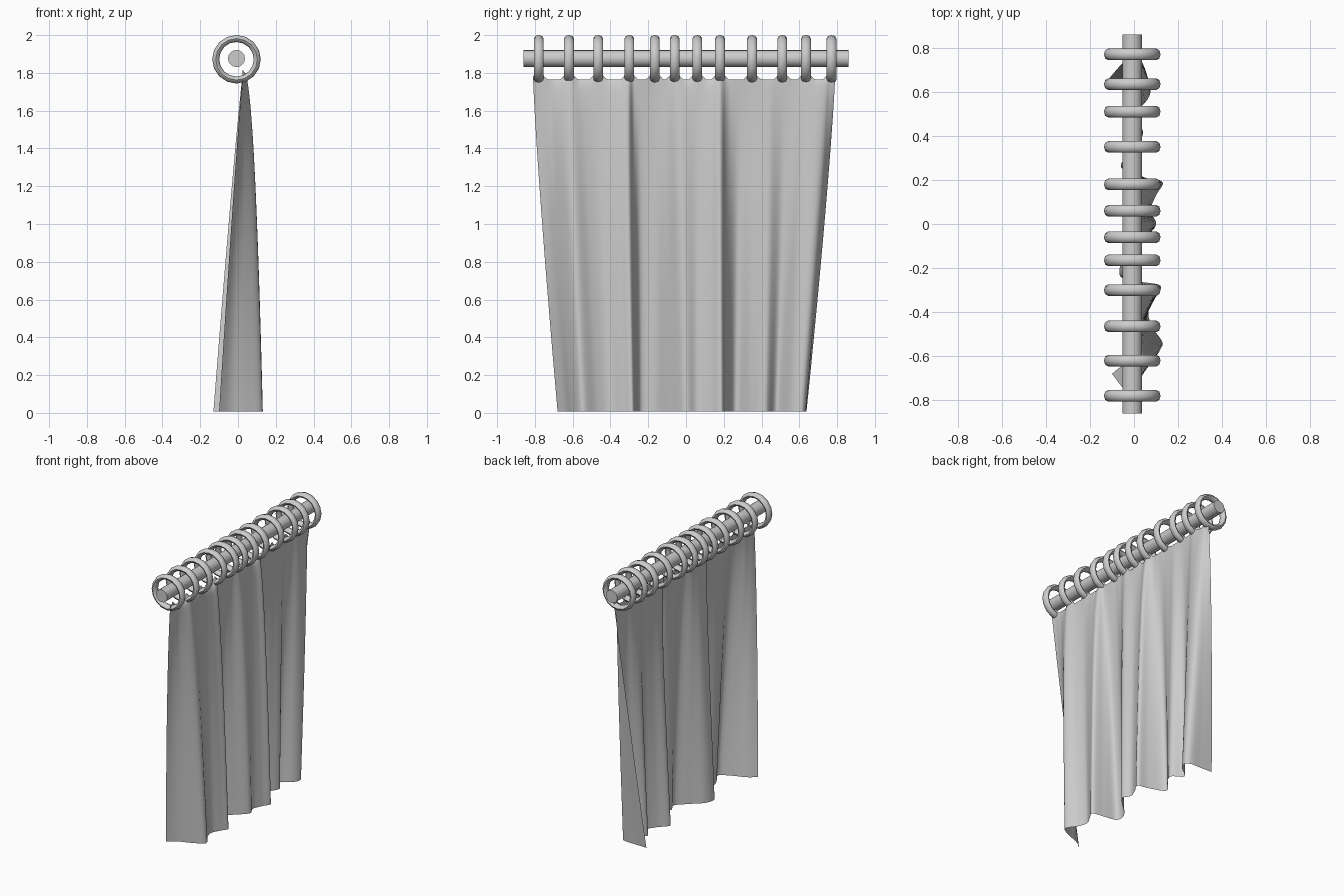
import bpy, math

if "Cube" in bpy.data.objects:
    bpy.data.objects.remove(bpy.data.objects["Cube"])

RING_Y = [-0.78, -0.62, -0.465, -0.30, -0.165, -0.06,
          0.06, 0.18, 0.35, 0.51, 0.635, 0.77]
CX, CZ = -0.008, 1.872


def make_mesh(name, verts, faces):
    me = bpy.data.meshes.new(name)
    me.from_pydata(verts, [], faces)
    ob = bpy.data.objects.new(name, me)
    bpy.context.collection.objects.link(ob)
    return ob


def smooth(ob, angle):
    bpy.ops.object.select_all(action='DESELECT')
    ob.select_set(True)
    bpy.context.view_layer.objects.active = ob
    bpy.ops.object.shade_smooth_by_angle(angle=math.radians(angle))


# Rod
bpy.ops.mesh.primitive_cylinder_add(vertices=16, radius=0.045, depth=1.72,
                                    location=(CX, 0, CZ + 0.004),
                                    rotation=(math.pi / 2, 0, 0))
rod = bpy.context.object
rod.name = "curtain_rod"
smooth(rod, 35)

# Rings: swept flattened section around the rod axis
NS, NM = 16, 8
for i, y in enumerate(RING_Y):
    verts, faces = [], []
    for a in range(NS):
        A = 2 * math.pi * a / NS
        for b in range(NM):
            B = 2 * math.pi * b / NM
            r = 0.110 + 0.0185 * math.cos(B)
            verts.append((CX + r * math.cos(A), y + 0.026 * math.sin(B),
                          CZ + r * math.sin(A)))
            c, d = (a + 1) % NS, (b + 1) % NM
            faces.append((a * NM + b, a * NM + d, c * NM + d, c * NM + b))
    smooth(make_mesh(f"curtain_ring_{i + 1}", verts, faces), 50)

# Curtain folds: (hem x, hem y, top y), from one end to the other
FOLDS = [(-.10, -.68, -.81), (-.04, -.635, -.76), (.05, -.60, -.70),
         (.13, -.55, -.62), (.085, -.47, -.54), (.065, -.40, -.46),
         (.10, -.33, -.37), (.12, -.28, -.31), (.03, -.262, -.28),
         (-.06, -.24, -.24), (-.05, -.16, -.165), (.03, -.08, -.10),
         (.10, -.005, -.03), (.075, .06, .06), (.10, .13, .13),
         (.13, .19, .18), (.05, .21, .215), (-.06, .26, .28),
         (0, .34, .36), (.04, .42, .45), (-.03, .48, .53),
         (.05, .55, .62), (.075, .605, .70), (.045, .632, .75),
         (-.04, .635, .775), (-.13, .638, .79)]


def catmull(p0, p1, p2, p3, t):
    return [0.5 * (2 * b + (c - a) * t + (2 * a - 5 * b + 4 * c - d) * t * t
                   + (3 * b - a - 3 * c + d) * t ** 3)
            for a, b, c, d in zip(p0, p1, p2, p3)]


SUB, ROWS = 6, 32
n = len(FOLDS)
cols = []
for k in range(n - 1):
    pts = [FOLDS[min(max(k + j, 0), n - 1)] for j in (-1, 0, 1, 2)]
    cols += [catmull(*pts, s / SUB) for s in range(SUB)]
cols.append(FOLDS[-1])

verts, faces = [], []
for bx, by, ty in cols:
    # the top edge is pulled up at each ring and sags between them
    d = min(abs(ty - y) for y in RING_Y)
    top = 1.765 + 0.05 * max(0, 1 - d / 0.045)
    for r in range(ROWS + 1):
        t = (r / ROWS) ** 1.3
        off = bx - 0.025
        g = t ** 0.42 if off > 0 else t ** 0.9
        x = 0.025 + off * g
        y = ty + (by - ty) * t ** 1.2
        z = top + (0.008 - top) * t
        verts.append((x, y, z))
W = ROWS + 1
for c in range(len(cols) - 1):
    for r in range(ROWS):
        a = c * W + r
        faces.append((a, a + 1, a + W + 1, a + W))
smooth(make_mesh("curtain_cloth", verts, faces), 60)
